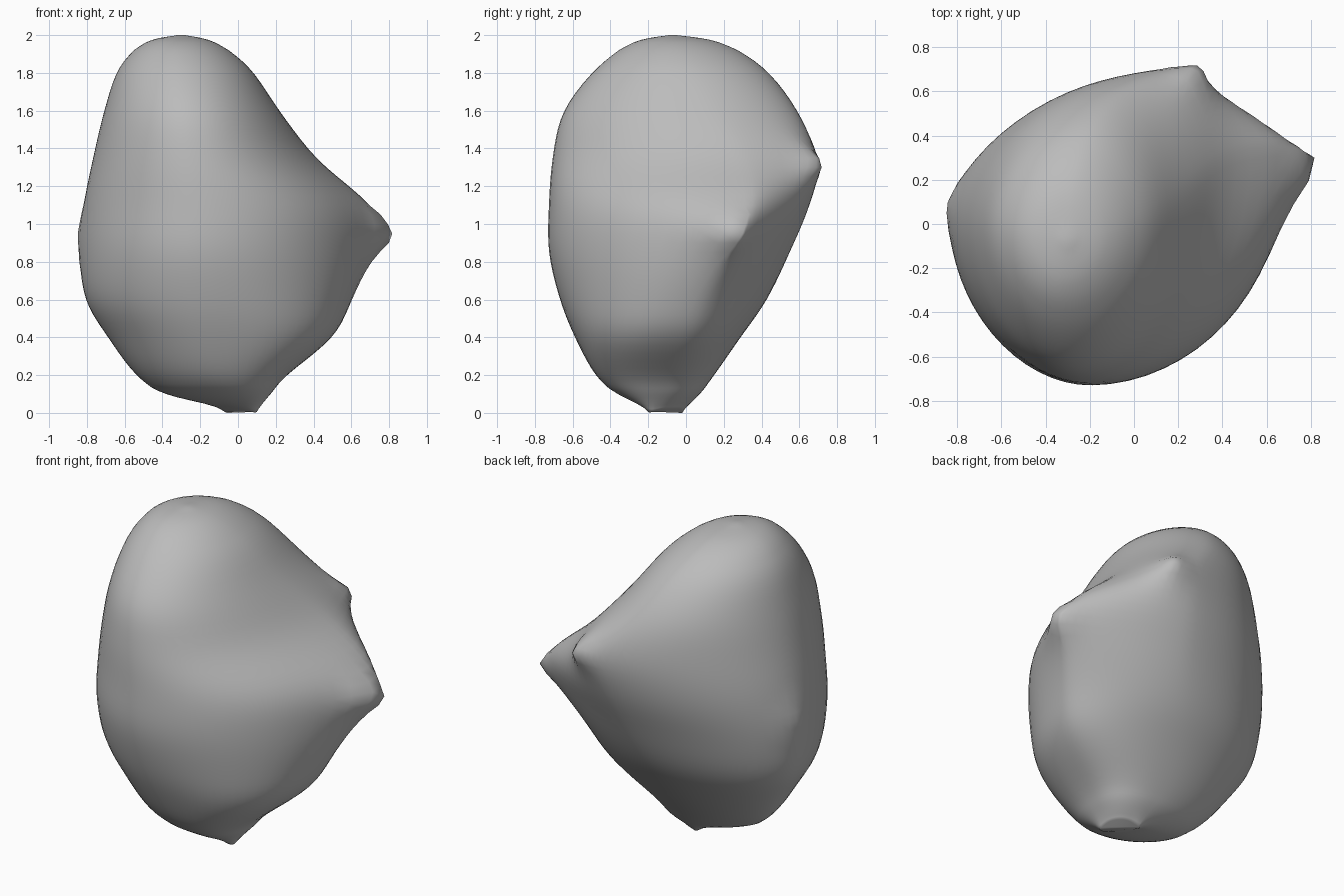
import bpy
import bmesh
import math
from mathutils import Vector

cube = bpy.data.objects.get("Cube")
if cube:
    bpy.data.objects.remove(cube, do_unlink=True)

SEGMENTS = 64
STEPS = 5

# Horizontal sections: z, x_min, x_max, y_min, y_max,
# then x of the front and back points and y of the right and left points
SECTIONS = [
    (2, -.32, -.28, -.09, -.05, -.3, -.3, -.07, -.07),
    (1.96, -.49, -.12, -.28, .18, -.32, -.28, -.05, -.05),
    (1.83, -.63, .06, -.47, .41, -.3, -.22, 0, -.03),
    (1.6, -.71, .22, -.65, .59, -.27, -.1, .1, -.02),
    (1.35, -.77, .41, -.71, .68, -.24, .08, .28, 0),
    (1.1, -.82, .66, -.73, .65, -.2, .08, .33, .02),
    (.85, -.84, .67, -.73, .55, -.2, .03, .21, .03),
    (.6, -.81, .6, -.67, .43, -.18, -.06, .06, .02),
    (.4, -.69, .5, -.59, .29, -.15, -.1, -.02, 0),
    (.2, -.54, .26, -.48, .15, -.1, -.12, -.11, -.06),
    (.1, -.38, .17, -.36, .07, -.03, -.08, -.14, -.1),
    (.03, -.07, .1, -.2, -.02, .06, -.05, -.17, -.05),
]

# Pointed corners: where the skin is grabbed, where it goes, reach
PULLS = [
    ((.67, .23, .95), (.84, .27, .95), .12),
    ((.26, .63, 1.33), (.31, .74, 1.33), .1),
    ((-.83, .05, .95), (-.845, .08, .95), .06),
    ((.08, -.18, .03), (.08, -.18, 0), .05),
    ((-.05, -.03, .03), (-.05, -.03, 0), .05),
]


def blend(a, b, c, d, t):
    """Smooth interpolation from b to c."""
    m, n = (c - a) / 2, (d - b) / 2
    s = b - c
    return b + m * t - (3 * s + 2 * m + n) * t ** 2 + (2 * s + m + n) * t ** 3


def smooth_sections(rows):
    last = len(rows) - 1
    result = []
    for i in range(last):
        near = [rows[max(0, min(last, i + k))] for k in (-1, 0, 1, 2)]
        for step in range(STEPS):
            result.append([blend(*col, step / STEPS) for col in zip(*near)])
    result.append(list(rows[last]))
    return result


def bump(z, centre, width):
    return math.exp(-((z - centre) / width) ** 2)


def section_point(row, angle):
    z, x_min, x_max, y_min, y_max, x_front, x_back, y_right, y_left = row
    c, s = math.cos(angle), math.sin(angle)
    # Above 1 flattens a quarter of the section, below 1 fills its corner
    if c > 0 and s > 0:
        p = 1.08 + .22 * bump(z, 1, .3) - .3 * bump(z, 0, .45)
    elif c > 0:
        p = 1 - .2 * bump(z, .25, .3)
    else:
        p = 1.05
    mid_x = x_back if s > 0 else x_front
    mid_y = y_right if c > 0 else y_left
    end_x = x_max if c > 0 else x_min
    end_y = y_max if s > 0 else y_min
    return Vector((mid_x + (end_x - mid_x) * abs(c) ** p,
                   mid_y + (end_y - mid_y) * abs(s) ** p, z))


def pulled(point):
    result = point.copy()
    for grab, target, reach in PULLS:
        grab, target = Vector(grab), Vector(target)
        weight = math.exp(-(point - grab).length / reach)
        result += (target - grab) * weight * 1.1
    return result


# Stone body: stacked rings closed at both ends
bm = bmesh.new()
rings = []
for row in smooth_sections(SECTIONS):
    rings.append([bm.verts.new(pulled(section_point(row, math.tau * i / SEGMENTS)))
                  for i in range(SEGMENTS)])
for upper, lower in zip(rings, rings[1:]):
    for i in range(SEGMENTS):
        j = (i + 1) % SEGMENTS
        bm.faces.new((upper[i], lower[i], lower[j], upper[j]))
bm.faces.new(rings[0])
bm.faces.new(reversed(rings[-1]))

# Even out the skin a little, leaving the pulled corners sharp
soft = [v for v in bm.verts
        if min((v.co - Vector(target)).length for _, target, _ in PULLS) > .16
        and .15 < v.co.z < 1.9]
for _ in range(4):
    bmesh.ops.smooth_vert(bm, verts=soft, factor=.5,
                          use_axis_x=True, use_axis_y=True, use_axis_z=True)
bmesh.ops.recalc_face_normals(bm, faces=bm.faces)

# Rest exactly on the ground
lowest = min(v.co.z for v in bm.verts)
for v in rings[-1]:
    v.co.z -= lowest

mesh = bpy.data.meshes.new("stone_body")
bm.to_mesh(mesh)
bm.free()
for face in mesh.polygons:
    face.use_smooth = True
stone = bpy.data.objects.new("stone_body", mesh)
bpy.context.collection.objects.link(stone)

# Plain grey stone
grey = bpy.data.materials.new("stone_grey")
grey.use_nodes = True
colour = (.5, .5, .5, 1)
grey.diffuse_color = colour
grey.node_tree.nodes["Principled BSDF"].inputs["Base Color"].default_value = colour
mesh.materials.append(grey)
